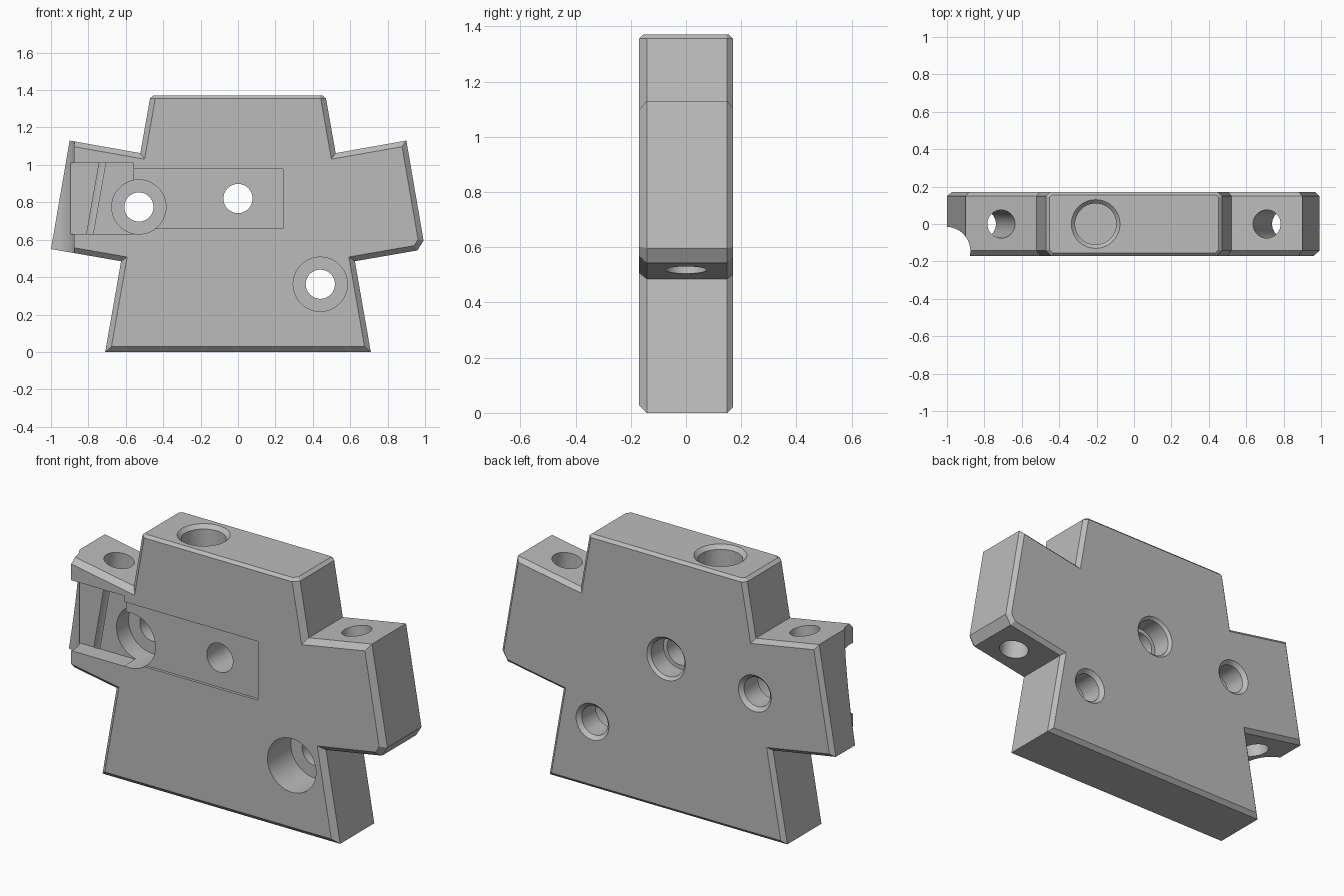
import bpy, bmesh, math
from mathutils import Vector, Matrix

cube = bpy.data.objects.get("Cube")
if cube:
    bpy.data.objects.remove(cube, do_unlink=True)

TOP = 1.37
TILT = math.radians(10)


def make_object(name, bm):
    bmesh.ops.recalc_face_normals(bm, faces=bm.faces)
    mesh = bpy.data.meshes.new(name)
    bm.to_mesh(mesh)
    bm.free()
    obj = bpy.data.objects.new(name, mesh)
    bpy.context.scene.collection.objects.link(obj)
    return obj


def inset(points, amount):
    """Move every edge of a counter-clockwise outline inward, except the top."""
    lines = []
    for i, p in enumerate(points):
        q = points[(i + 1) % len(points)]
        d = (q - p).normalized()
        n = Vector((-d.y, d.x))
        at_top = p.y > TOP - 0.01 and q.y > TOP - 0.01
        lines.append((n, n.dot(p) + (0 if at_top else amount)))
    result = []
    for i in range(len(points)):
        (a, c), (b, e) = lines[i - 1], lines[i]
        det = a.x * b.y - a.y * b.x
        result.append(Vector(((c * b.y - e * a.y) / det, (a.x * e - b.x * c) / det)))
    return result


# Body: stepped plate with chamfered front and back rims
half = [(0.71, 0), (0.625, 0.485), (1.0, 0.55), (0.9, 1.13), (0.522, 1.063), (0.468, TOP)]
right = [Vector(p) for p in half]
left = [Vector((-x, z)) for x, z in reversed(half)]
right[2:3] = [Vector((0.96, 0.543)), Vector((0.992, 0.596))]  # clipped lower corner
outline = right + left

bm = bmesh.new()
rings = []
for y, amount in ((-0.17, 0.028), (-0.142, 0), (0.149, 0), (0.17, 0.021)):
    rings.append([bm.verts.new((p.x, y, p.y)) for p in inset(outline, amount)])
bm.faces.new(rings[0])
bm.faces.new(rings[-1])
for a, b in zip(rings, rings[1:]):
    for i in range(len(a)):
        j = (i + 1) % len(a)
        bm.faces.new((a[i], a[j], b[j], b[i]))
bmesh.ops.recalc_face_normals(bm, faces=bm.faces)
bmesh.ops.dissolve_limit(bm, angle_limit=0.01, verts=bm.verts, edges=bm.edges)
rim = [e for e in bm.edges if all(v.co.z > TOP - 0.001 for v in e.verts)]
bmesh.ops.bevel(bm, geom=rim, offset=0.015, segments=1, affect='EDGES')
body = make_object("body_plate", bm)


def cut(bm):
    """Subtract a temporary solid from the body."""
    cutter = make_object("cutter", bm)
    cutter.hide_render = True
    mod = body.modifiers.new("cut", 'BOOLEAN')
    mod.operation = 'DIFFERENCE'
    mod.solver = 'EXACT'
    mod.object = cutter
    bpy.context.view_layer.objects.active = body
    bpy.ops.object.modifier_apply(modifier=mod.name)
    bpy.data.objects.remove(cutter, do_unlink=True)


def cut_round(start, end, r1, r2=None):
    start, end = Vector(start), Vector(end)
    axis = end - start
    turn = axis.to_track_quat('Z', 'Y').to_matrix().to_4x4()
    bm = bmesh.new()
    bmesh.ops.create_cone(bm, cap_ends=True, segments=64, radius1=r1,
                          radius2=r1 if r2 is None else r2, depth=axis.length,
                          matrix=Matrix.Translation((start + end) / 2) @ turn)
    cut(bm)


def cut_box(low, high):
    low, high = Vector(low), Vector(high)
    bm = bmesh.new()
    bmesh.ops.create_cube(bm, size=1, matrix=Matrix.Translation((low + high) / 2)
                          @ Matrix.Diagonal((*(high - low), 1)))
    cut(bm)


# Shallow front recess, side pocket and upright edge groove
cut_box((-0.6, -0.3, 0.66), (0.24, -0.155, 0.978))
cut_box((-1.1, -0.3, 0.63), (-0.56, -0.073, 1.01))
cut_round((-1.005, -0.145, 0.3), (-1.005, -0.145, 1.3), 0.13)

# Two counterbored bolt holes, chamfered at the back
for x, z in ((-0.53, 0.775), (0.44, 0.362)):
    cut_round((x, -0.3, z), (x, 0.03, z), 0.145)
    cut_round((x, -0.3, z), (x, 0.3, z), 0.078)
    cut_round((x, 0.145, z), (x, 0.195, z), 0.073, 0.123)

# Centre hole, counterbored from the back
cut_round((0, -0.3, 0.82), (0, 0.3, 0.82), 0.078)
cut_round((0, 0.05, 0.82), (0, 0.3, 0.82), 0.1)
cut_round((0, 0.145, 0.82), (0, 0.195, 0.82), 0.09, 0.14)

# Tilted holes through both arms
for side in (-1, 1):
    axis = Vector((-side * math.sin(TILT), 0, math.cos(TILT)))
    mouth = Vector((side * 0.71, 0, 1.096))
    cut_round(mouth - axis * 0.8, mouth + axis * 0.2, 0.075)

# Blind socket with a chamfered mouth in the top
cut_round((-0.205, 0, 1.07), (-0.205, 0, 1.5), 0.11)
cut_round((-0.205, 0, TOP - 0.03), (-0.205, 0, TOP + 0.02), 0.1, 0.15)

# Plain grey metal
grey = bpy.data.materials.new("grey_metal")
grey.use_nodes = True
colour = (0.5, 0.5, 0.5, 1)
grey.diffuse_color = colour
grey.node_tree.nodes["Principled BSDF"].inputs["Base Color"].default_value = colour
body.data.materials.clear()
body.data.materials.append(grey)
for poly in body.data.polygons:
    poly.material_index = 0

bpy.ops.object.select_all(action='DESELECT')
body.select_set(True)
bpy.context.view_layer.objects.active = body
bpy.ops.object.shade_smooth_by_angle(angle=math.radians(25))
